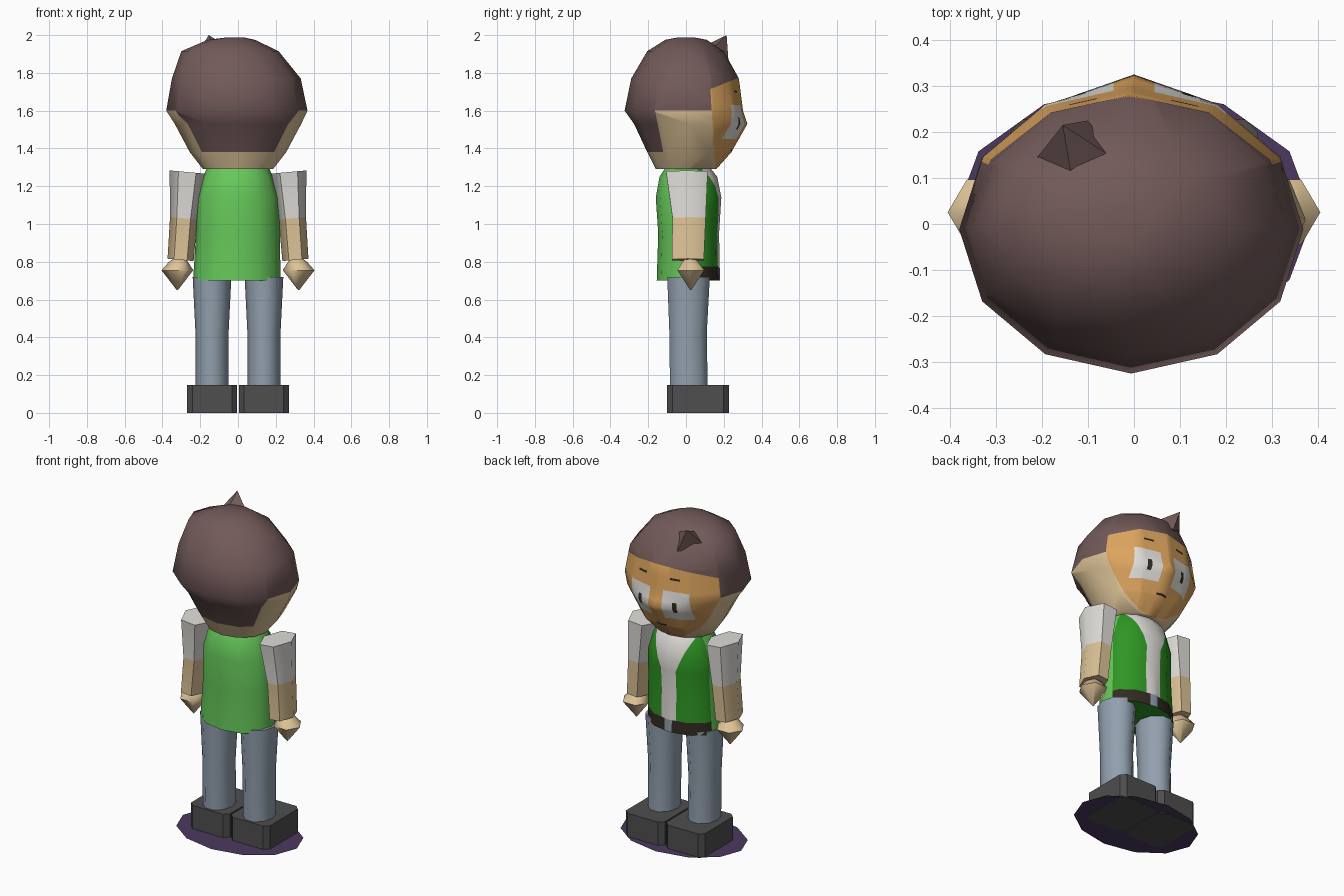
import bpy, bmesh, math
from mathutils import Vector

if "Cube" in bpy.data.objects:
    bpy.data.objects.remove(bpy.data.objects["Cube"])


def lin(c):
    c /= 255
    return c / 12.92 if c <= 0.04045 else ((c + 0.055) / 1.055) ** 2.4


COLOURS = {
    "hair_brown": (114, 90, 89), "skin_tan": (222, 196, 152),
    "face_orange": (220, 164, 94), "shirt_white": (226, 223, 218),
    "vest_light_green": (102, 200, 90), "vest_deep_green": (46, 150, 36),
    "belt_dark": (50, 43, 33), "jeans_grey_blue": (146, 160, 174),
    "shoe_charcoal": (78, 78, 78), "shadow_purple": (76, 56, 94),
}
MATS = {}
for name, rgb in COLOURS.items():
    m = bpy.data.materials.new(name)
    m.diffuse_color = (*[lin(c) for c in rgb], 1)
    m.use_nodes = True
    m.node_tree.nodes["Principled BSDF"].inputs["Base Color"].default_value = m.diffuse_color
    MATS[name] = m


def loft(rings, n, phase=0.0, tilt=0.0):
    """Closed tube through elliptical rings (z, x0, x1, y0, y1)."""
    bm = bmesh.new()
    loops = []
    for z, x0, x1, y0, y1 in rings:
        cx, cy = (x0 + x1) / 2, (y0 + y1) / 2
        rx, ry = abs(x1 - x0) / 2, (y1 - y0) / 2
        loop = []
        for i in range(n):
            a = phase + math.tau * i / n
            dx = rx * math.cos(a)
            loop.append(bm.verts.new((cx + dx, cy + ry * math.sin(a), z + tilt * dx)))
        loops.append(loop)
    for a, b in zip(loops, loops[1:]):
        for i in range(n):
            j = (i + 1) % n
            bm.faces.new((a[i], a[j], b[j], b[i]))
    bm.faces.new(loops[0][::-1])
    bm.faces.new(loops[-1])
    return bm


def cut(bm, co, no, region=lambda c: True):
    """Split the faces in a region along a plane."""
    faces = [f for f in bm.faces if region(f.calc_center_median())]
    geom = faces + list({e for f in faces for e in f.edges}) + list({v for f in faces for v in f.verts})
    bmesh.ops.bisect_plane(bm, geom=geom, plane_co=co, plane_no=no, dist=1e-4)


def finish(bm, name, colours, rule=None, angle=50):
    if rule:
        for f in bm.faces:
            f.material_index = colours.index(rule(f.calc_center_median(), f.normal))
    me = bpy.data.meshes.new(name)
    bm.to_mesh(me)
    bm.free()
    for c in colours:
        me.materials.append(MATS[c])
    me.shade_smooth()
    me.set_sharp_from_angle(angle=math.radians(angle))
    ob = bpy.data.objects.new(name, me)
    bpy.context.collection.objects.link(ob)
    return ob


# Head with hair, face and eyes marked by cut faces
head = loft([
    (1.29, -.185, .185, -.16, .16), (1.38, -.255, .255, -.205, .24),
    (1.53, -.335, .335, -.275, .305), (1.60, -.38, .368, -.325, .302),
    (1.77, -.35, .332, -.29, .28), (1.915, -.30, .215, -.205, .20),
    (1.975, -.16, .09, -.11, .11), (1.988, -.06, .03, -.04, .04)], 12)
for v in head.verts:                       # nose ridge
    if abs(v.co.z - 1.53) < .01 and v.co.y > .3:
        v.co.y = .325
FACE_N = Vector((0, 1, 0.06))
HAIR_N = Vector((0, -.4, 1))
cut(head, (0, .13, 1.7), FACE_N, lambda c: c.z < 1.92)
cut(head, (0, .13, 1.715), HAIR_N, lambda c: c.y > .1)
cut(head, (0, -.14, 1.48), (0, 1, .2), lambda c: c.z < 1.62)


def on_face(c):
    return (c - Vector((0, .13, 1.7))).dot(FACE_N) > 0 and (c - Vector((0, .13, 1.715))).dot(HAIR_N) < 0


# (half-width range, height range) of painted features
EYE, PUPIL = (.045, .2, 1.45, 1.63), (.105, .13, 1.5, 1.565)
BROW, MOUTH = (.08, .14, 1.695, 1.708), (0, .035, 1.385, 1.397)
for x0, x1, z0, z1 in (EYE, PUPIL, BROW, MOUTH):
    def near(c, box=(x0, x1, z0, z1)):
        return on_face(c)
    for z in (z0, z1):
        cut(head, (0, 0, z), (0, 0, 1), near)
    for s in (-1, 1):
        for x in (x0, x1):
            cut(head, (s * x, 0, 0), (1, 0, 0), near)


def inside(c, box):
    return box[0] < abs(c.x) < box[1] and box[2] < c.z < box[3]


def head_rule(c, n):
    if on_face(c):
        if any(inside(c, b) for b in (PUPIL, BROW, MOUTH)):
            return "belt_dark"
        return "shirt_white" if inside(c, EYE) else "face_orange"
    if c.z > 1.6 or (c.z > 1.38 and c.y + .2 * (c.z - 1.48) < -.14):
        return "hair_brown"
    return "skin_tan"


finish(head, "head", ["hair_brown", "skin_tan", "face_orange", "shirt_white", "belt_dark"], head_rule)

# Tuft of hair standing up at the forehead
tuft = bmesh.new()
base = [tuft.verts.new(p) for p in ((-.23, .12, 1.88), (-.13, .07, 1.93), (-.04, .14, 1.93), (-.10, .225, 1.86))]
tip = tuft.verts.new((-.155, .215, 2.0))
for i in range(4):
    tuft.faces.new((base[i], base[(i + 1) % 4], tip))
tuft.faces.new(base[::-1])
bmesh.ops.recalc_face_normals(tuft, faces=tuft.faces)
finish(tuft, "hair_tuft", ["hair_brown"], angle=30)

# Torso: vest with open shirt front and belt
torso = loft([
    (.70, -.238, .225, -.155, .18), (.95, -.222, .222, -.147, .175),
    (1.14, -.218, .218, -.16, .187), (1.25, -.185, .185, -.14, .165),
    (1.295, -.165, .165, -.11, .13)], 12)


def side_face(c):
    return .71 < c.z < 1.29


cut(torso, (0, .06, 0), (0, 1, 0), side_face)
cut(torso, (0, 0, .775), (0, 0, 1), lambda c: side_face(c) and c.y > .06)
cut(torso, (0, 0, 1.08), (0, 0, 1), lambda c: side_face(c) and c.y > .06)
for s in (-1, 1):
    cut(torso, (s * .05, 0, 1.08), (1, 0, 0), lambda c: side_face(c) and c.y > .06 and c.z < 1.08)
    cut(torso, (s * .05, 0, 1.08), (1, 0, -s * .4), lambda c: side_face(c) and c.y > .06 and c.z > 1.08)
    cut(torso, (s * .025, 0, .74), (1, 0, 0), lambda c: side_face(c) and c.y > .06 and c.z < .775)


def torso_rule(c, n):
    if abs(n.z) > .9:
        return "vest_light_green" if n.z > 0 else "vest_deep_green"
    if c.y < .06:
        return "vest_light_green"
    if c.z < .775:
        return "jeans_grey_blue" if abs(c.x) < .025 else "belt_dark"
    if abs(c.x) < .05 + max(0, c.z - 1.08) * .4:
        return "shirt_white"
    return "vest_deep_green"


torso.normal_update()
finish(torso, "torso", ["vest_light_green", "vest_deep_green", "shirt_white", "belt_dark", "jeans_grey_blue"], torso_rule)

# Limbs, mirrored left and right
for s, side in ((-1, "left"), (1, "right")):
    def R(z, a, b, y0, y1):
        x0, x1 = sorted((s * a, s * b))
        return (z, x0, x1, y0, y1)

    arm = loft([R(.81, .235, .373, -.088, .108), R(1.03, .215, .36, -.085, .118),
                R(1.275, .175, .362, -.123, .132)], 6, tilt=s * .09)
    finish(arm, side + "_arm", ["shirt_white", "skin_tan"],
           lambda c, n: "shirt_white" if c.z > 1.03 else "skin_tan", 50)

    hand = loft([R(.825, .29, .33, 0, .04), R(.80, .265, .365, -.025, .07),
                 R(.755, .237, .405, -.057, .108), R(.65, .318, .324, .022, .028)], 6)
    finish(hand, side + "_hand", ["skin_tan"], angle=62)

    leg = loft([R(.13, .05, .225, -.09, .12), R(.42, .05, .225, -.093, .115),
                R(.72, .035, .24, -.105, .132)], 10)
    finish(leg, side + "_leg", ["jeans_grey_blue"])

    # Shoe: block with chamfered upright corners
    shoe = bmesh.new()
    bmesh.ops.create_cube(shoe, size=1)
    for v in shoe.verts:
        v.co = (s * .1375 + v.co.x * .265, .0635 + v.co.y * .327, .074 + v.co.z * .148)
    upright = [e for e in shoe.edges if abs(e.verts[0].co.z - e.verts[1].co.z) > .1]
    bmesh.ops.bevel(shoe, geom=upright, offset=.028, segments=1, affect='EDGES')
    finish(shoe, side + "_shoe", ["shoe_charcoal"], angle=20)

# Flat ground disc under the feet
disc = bmesh.new()
disc.faces.new([disc.verts.new((.39 * math.cos(math.tau * i / 12), .018 + .28 * math.sin(math.tau * i / 12), .004))
                for i in range(12)])
finish(disc, "ground_shadow_disc", ["shadow_purple"])
